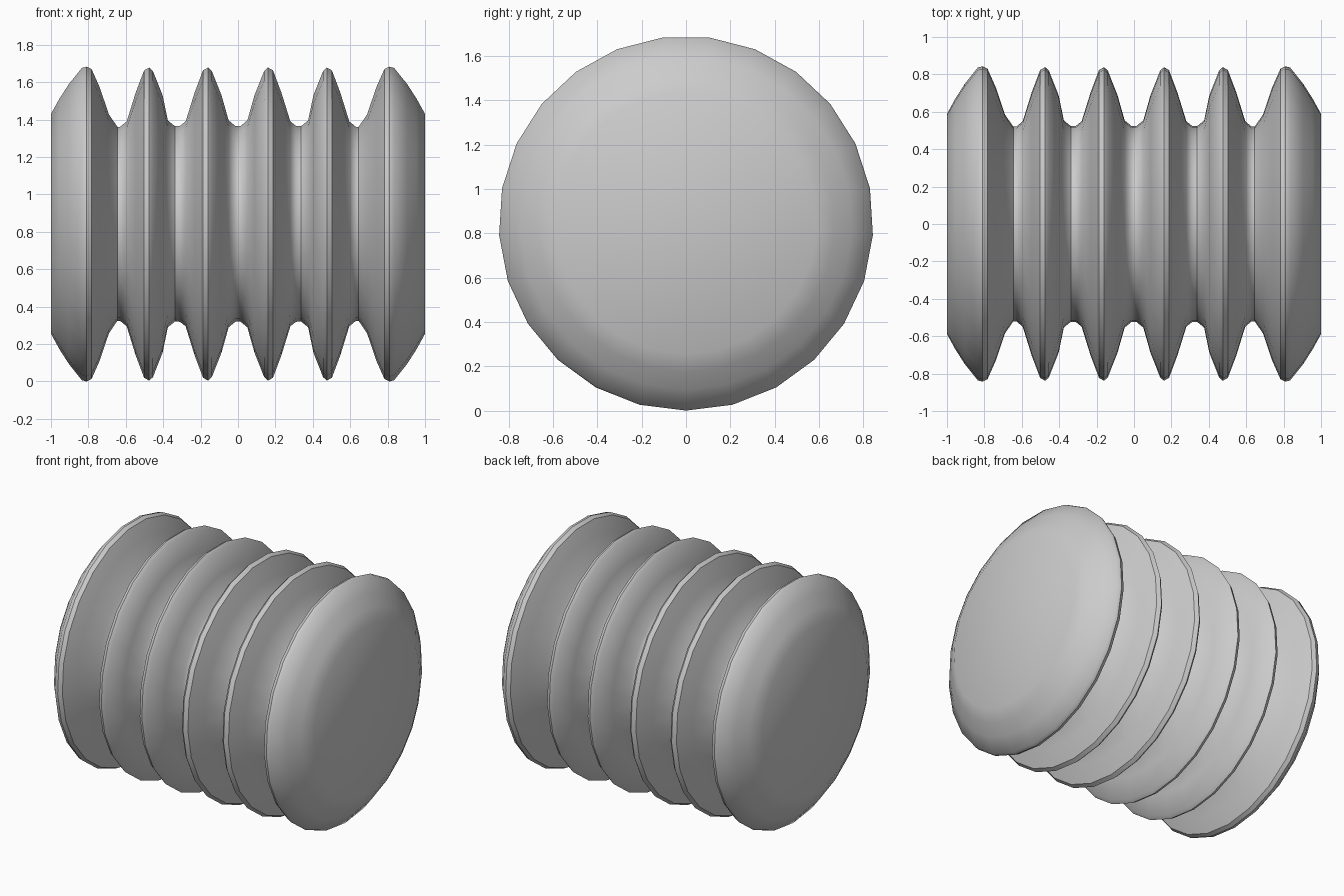
import bpy, bmesh, math

if "Cube" in bpy.data.objects:
    bpy.data.objects.remove(bpy.data.objects["Cube"])

SIDES = 25
R = 0.845  # ridge radius, also the axis height

# Left half of the lathe profile: (x, radius)
half = [(-1, 0.59), (-0.955, 0.672), (-0.905, 0.75), (-0.835, 0.838),
        (-0.81, 0.845), (-0.783, 0.832), (-0.74, 0.735), (-0.69, 0.587), (-0.645, 0.521)]


def ridge(peak, left, right):
    """One narrow bellows fold, ending in the valley on its right."""
    return [(left + 0.045, 0.55), (peak - 0.072, 0.705), (peak - 0.027, 0.825), (peak, 0.84),
            (peak + 0.02, 0.822), (peak + 0.072, 0.69), (right - 0.05, 0.555),
            (right - 0.012, 0.524)]


half += [(-0.63, 0.521)] + ridge(-0.475, -0.64, -0.325) + [(-0.31, 0.526)]
half += ridge(-0.16, -0.325, 0.0)
profile = half + [(-x, r) for x, r in reversed(half)]

# Bellows: revolve the profile around the x axis, a corner pointing down
bm = bmesh.new()
rings = []
for x, r in profile:
    rings.append([bm.verts.new((x, r * math.sin(2 * math.pi * i / SIDES),
                                R - r * math.cos(2 * math.pi * i / SIDES)))
                  for i in range(SIDES)])
for a, b in zip(rings, rings[1:]):
    for i in range(SIDES):
        j = (i + 1) % SIDES
        bm.faces.new((a[i], a[j], b[j], b[i]))
bm.faces.new(rings[0])
bm.faces.new(rings[-1])
bmesh.ops.recalc_face_normals(bm, faces=bm.faces)

mesh = bpy.data.meshes.new("bellows")
bm.to_mesh(mesh)
bm.free()
bellows = bpy.data.objects.new("bellows", mesh)
bpy.context.collection.objects.link(bellows)
bpy.context.view_layer.objects.active = bellows
bellows.select_set(True)
bpy.ops.object.shade_smooth_by_angle(angle=math.radians(40))
